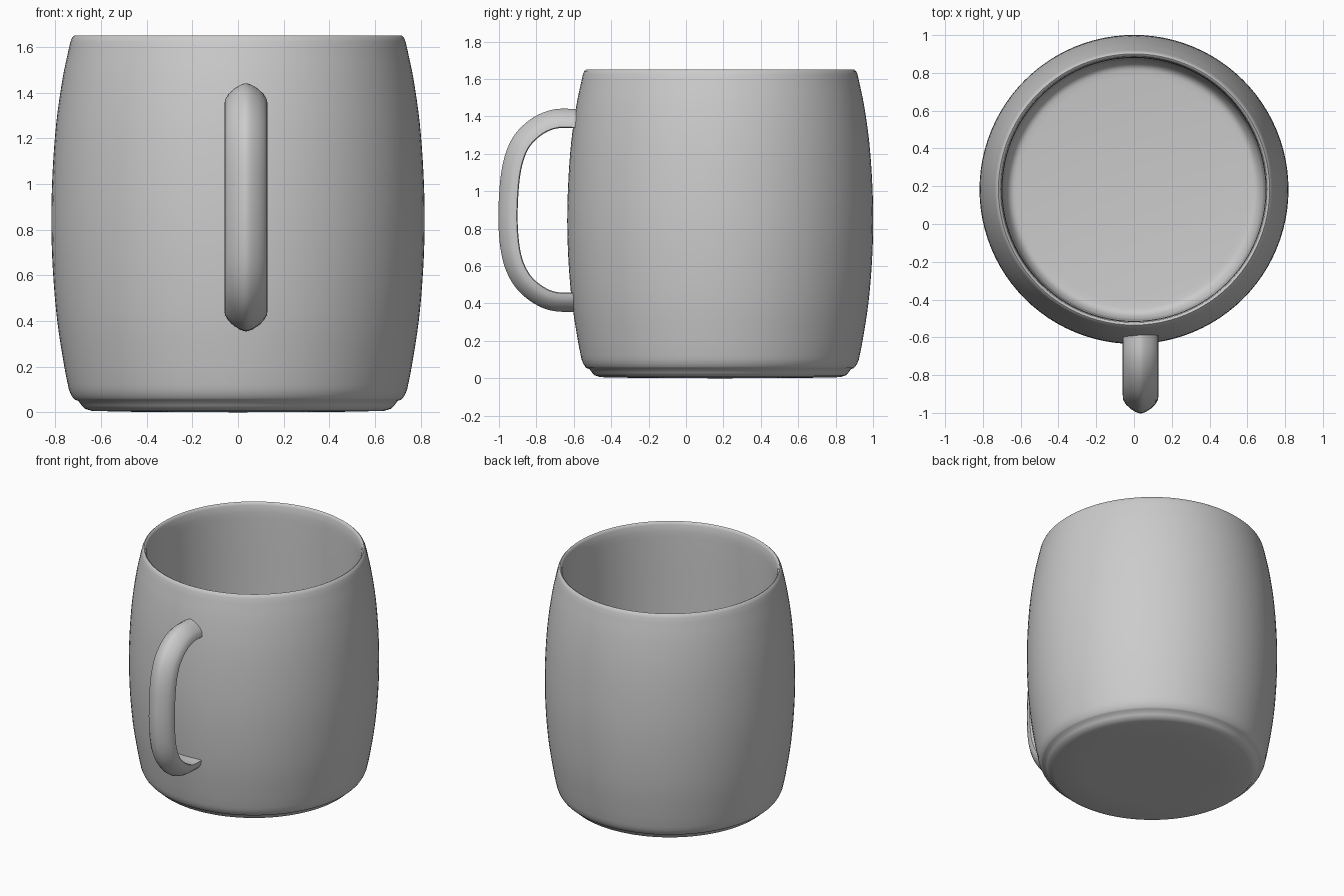
import bpy, math
from mathutils import Vector

if "Cube" in bpy.data.objects:
    bpy.data.objects.remove(bpy.data.objects["Cube"])

CY = 0.183   # body axis position in y
SEG = 96


def smooth_path(pts, steps):
    """Catmull-Rom interpolation through 2D points."""
    p = [Vector(q) for q in pts]
    p = [2 * p[0] - p[1]] + p + [2 * p[-1] - p[-2]]
    out = []
    for i in range(1, len(p) - 2):
        a, b, c, d = p[i - 1:i + 3]
        for s in range(steps):
            t = s / steps
            out.append(0.5 * (2 * b + (c - a) * t + (2 * a - 5 * b + 4 * c - d) * t * t
                              + (3 * b - a - 3 * c + d) * t ** 3))
    return out + [p[-2]]


def make_object(name, verts, faces, angle):
    mesh = bpy.data.meshes.new(name)
    mesh.from_pydata(verts, [], faces)
    obj = bpy.data.objects.new(name, mesh)
    bpy.context.collection.objects.link(obj)
    bpy.ops.object.select_all(action='DESELECT')
    obj.select_set(True)
    bpy.context.view_layer.objects.active = obj
    bpy.ops.object.mode_set(mode='EDIT')
    bpy.ops.mesh.select_all(action='SELECT')
    bpy.ops.mesh.normals_make_consistent(inside=False)
    bpy.ops.object.mode_set(mode='OBJECT')
    bpy.ops.object.shade_smooth_by_angle(angle=math.radians(angle))
    return obj


# Mug body: foot, barrel wall, thin rim, straight inner wall and floor, turned about z
foot = [(0.45, 0.002), (0.64, 0.006), (0.672, 0.016), (0.685, 0.03), (0.7, 0.05),
        (0.715, 0.055), (0.722, 0.062), (0.732, 0.078)]
wall = smooth_path([(0.741, 0.1), (0.761, 0.2), (0.792, 0.4), (0.811, 0.62), (0.818, 0.84),
                    (0.812, 1.06), (0.796, 1.27), (0.769, 1.46), (0.742, 1.59)], 4)
rim = [(0.734, 1.625), (0.727, 1.642), (0.718, 1.65), (0.71, 1.646), (0.704, 1.63)]
inner = smooth_path([(0.699, 1.58), (0.697, 1.4), (0.696, 1.0), (0.693, 0.5), (0.689, 0.22),
                     (0.678, 0.15), (0.65, 0.11), (0.6, 0.1)], 4)
profile = foot + [tuple(q) for q in wall] + rim + [tuple(q) for q in inner]

verts, faces = [], []
for r, z in profile:
    for k in range(SEG):
        a = 2 * math.pi * k / SEG
        verts.append((r * math.cos(a), CY + r * math.sin(a), z))
for i in range(len(profile) - 1):
    for k in range(SEG):
        n = (k + 1) % SEG
        faces.append((i * SEG + k, i * SEG + n, (i + 1) * SEG + n, (i + 1) * SEG + k))
last = (len(profile) - 1) * SEG
verts += [(0, CY, 0), (0, CY, 0.1)]
for k in range(SEG):
    n = (k + 1) % SEG
    faces.append((len(verts) - 2, n, k))
    faces.append((len(verts) - 1, last + k, last + n))
make_object("mug_body", verts, faces, 50)

# Handle: ridged D-shaped section swept along a curve in the y-z plane
path = smooth_path([(-0.585, 1.388), (-0.70, 1.386), (-0.80, 1.343), (-0.885, 1.255),
                    (-0.932, 1.12), (-0.95, 0.93), (-0.947, 0.76), (-0.924, 0.625),
                    (-0.874, 0.523), (-0.80, 0.454), (-0.71, 0.413), (-0.585, 0.406)], 5)
half = [(0.09, -0.051), (0.095, -0.046), (0.092, -0.02),
        (0.078, 0.004), (0.055, 0.026), (0.03, 0.042), (0.014, 0.049)]
section = half + [(0, 0.052)] + [(-u, v) for u, v in reversed(half)]
m = len(section)
verts, faces = [], []
for i, c in enumerate(path):
    # the path runs from top to bottom, so outward is its right-hand side
    t = (path[min(i + 1, len(path) - 1)] - path[max(i - 1, 0)]).normalized()
    out = Vector((t.y, -t.x))
    if i == 0:
        out = Vector((0, 1))
    elif i == len(path) - 1:
        out = Vector((0, -1))
    for u, v in section:
        q = c + out * v
        verts.append((0.035 + u, q.x, q.y))
for i in range(len(path) - 1):
    for k in range(m):
        n = (k + 1) % m
        faces.append((i * m + k, i * m + n, (i + 1) * m + n, (i + 1) * m + k))
faces.append(tuple(range(m)))
faces.append(tuple(range((len(path) - 1) * m, len(path) * m)))
make_object("handle", verts, faces, 50)
